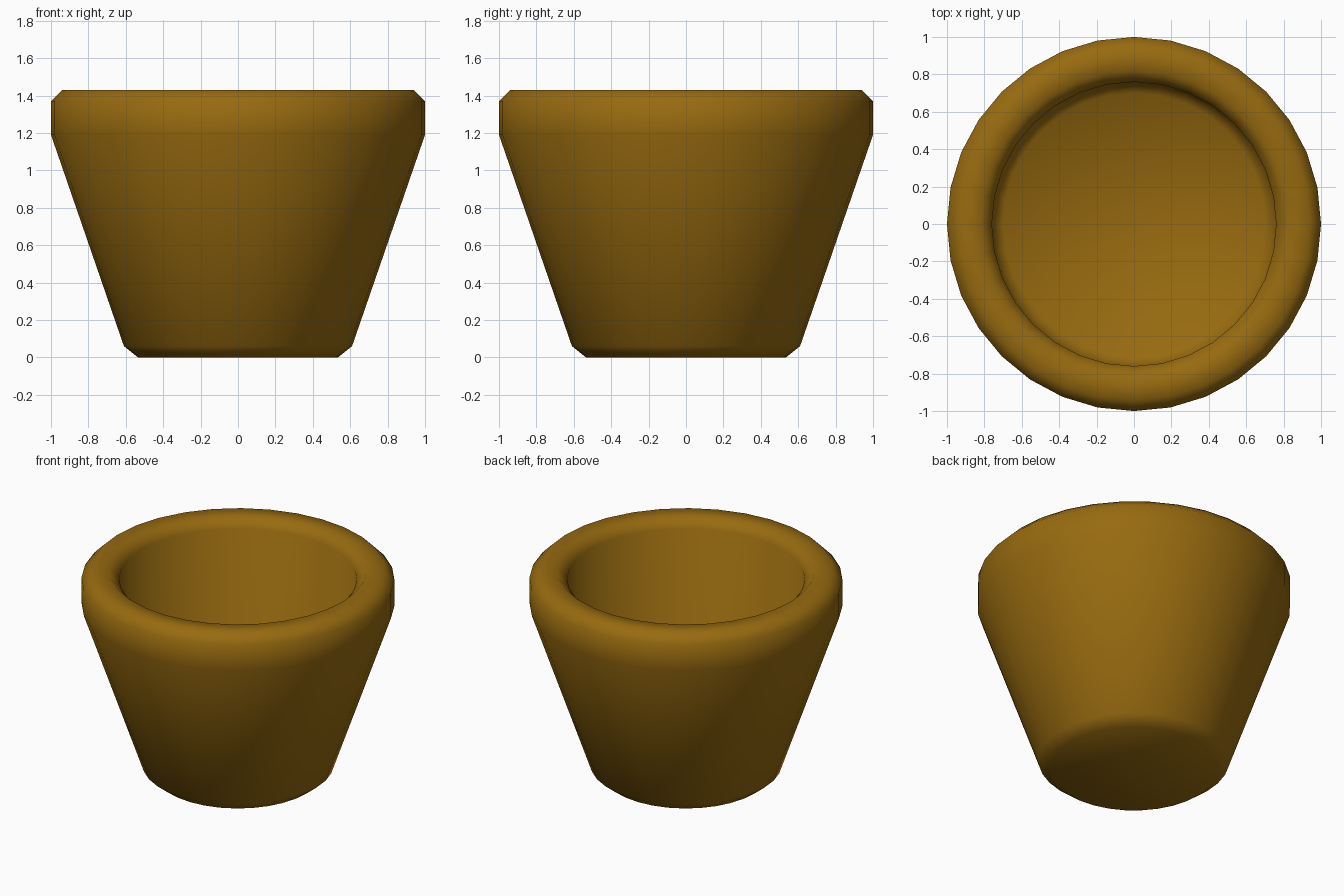
import bpy, bmesh
from math import cos, sin, tau

if "Cube" in bpy.data.objects:
    bpy.data.objects.remove(bpy.data.objects["Cube"])

SIDES = 32

# Half cross-section (radius, height): base, tapered wall, collar, rim, hollow, floor
profile = [
    (0.535, 0.0), (0.61, 0.06),
    (1.0, 1.19), (1.0, 1.37), (0.94, 1.43),
    (0.82, 1.43), (0.76, 1.37),
    (0.76, 0.56), (0.70, 0.50),
]

bm = bmesh.new()
rings = [[bm.verts.new((r * cos(tau * i / SIDES), r * sin(tau * i / SIDES), z))
          for i in range(SIDES)] for r, z in profile]

# Walls between neighbouring rings
for low, high in zip(rings, rings[1:]):
    for i in range(SIDES):
        j = (i + 1) % SIDES
        bm.faces.new((low[i], low[j], high[j], high[i]))

# Closed underside and inner floor
bm.faces.new(rings[0][::-1])
bm.faces.new(rings[-1])
bmesh.ops.recalc_face_normals(bm, faces=bm.faces)
for face in bm.faces:
    face.smooth = True

mesh = bpy.data.meshes.new("flower_pot")
bm.to_mesh(mesh)
bm.free()

# Brown clay
clay = bpy.data.materials.new("brown_clay")
clay.diffuse_color = (0.31, 0.145, 0.005, 1.0)
clay.use_nodes = True
clay.node_tree.nodes["Principled BSDF"].inputs["Base Color"].default_value = clay.diffuse_color
mesh.materials.append(clay)

pot = bpy.data.objects.new("flower_pot", mesh)
bpy.context.collection.objects.link(pot)
